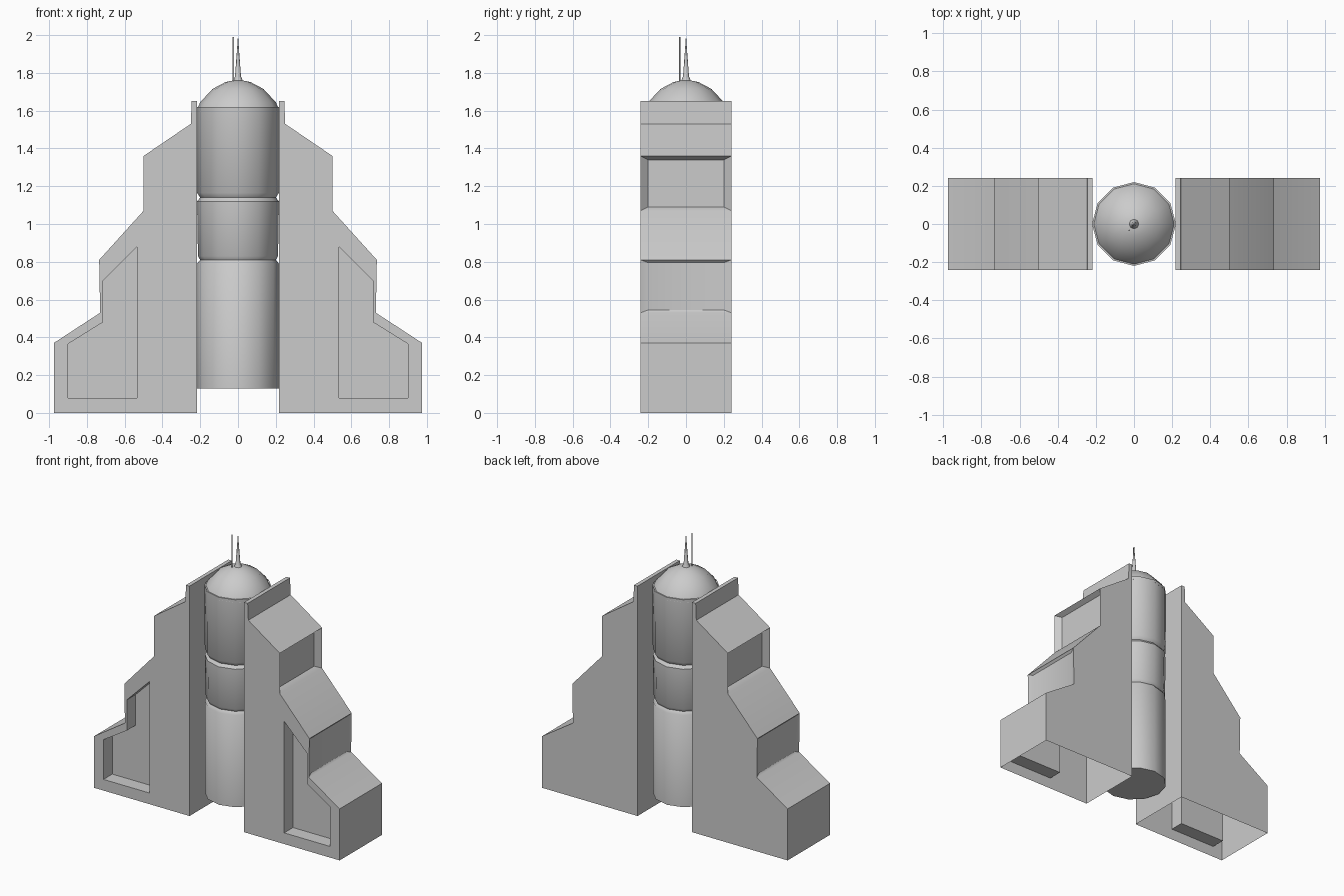
import bpy, bmesh, math
from mathutils import Vector

cube = bpy.data.objects.get("Cube")
if cube:
    bpy.data.objects.remove(cube, do_unlink=True)

# One plain hull colour
grey = bpy.data.materials.new("hull_grey")
grey.use_nodes = True
grey.diffuse_color = (0.6, 0.6, 0.6, 1)
grey.node_tree.nodes["Principled BSDF"].inputs["Base Color"].default_value = (0.6, 0.6, 0.6, 1)

HALF = 0.24          # half depth of the wings


def finish(name, bm, angle):
    """Turn a bmesh into a shaded object."""
    bmesh.ops.recalc_face_normals(bm, faces=bm.faces)
    mesh = bpy.data.meshes.new(name)
    bm.to_mesh(mesh)
    bm.free()
    mesh.materials.append(grey)
    ob = bpy.data.objects.new(name, mesh)
    bpy.context.collection.objects.link(ob)
    bpy.ops.object.select_all(action='DESELECT')
    ob.select_set(True)
    bpy.context.view_layer.objects.active = ob
    bpy.ops.object.shade_smooth_by_angle(angle=math.radians(angle))
    return ob


def ring(bm, points, y):
    return [bm.verts.new((x, y, z)) for x, z in points]


def loop_edges(bm, verts):
    return [bm.edges.new((a, b)) for a, b in zip(verts, verts[1:] + verts[:1])]


def bridge(bm, a, b, skip_first=False):
    """Quads between two matching rings."""
    faces = []
    for i in range(1 if skip_first else 0, len(a)):
        j = (i + 1) % len(a)
        faces.append(bm.faces.new((a[i], a[j], b[j], b[i])))
    return faces


def lathe(name, profile, sides, angle, centre=(0, 0)):
    """Spin a radius/height profile; a zero radius closes to a point."""
    bm = bmesh.new()
    rings = []
    for r, z in profile:
        count = sides if r > 0 else 1
        rings.append([bm.verts.new((centre[0] + r * math.sin(2 * math.pi * i / sides),
                                    centre[1] + r * math.cos(2 * math.pi * i / sides), z))
                      for i in range(count)])
    for a, b in zip(rings, rings[1:]):
        for i in range(sides):
            j = (i + 1) % sides
            quad = [a[i % len(a)], a[j % len(a)], b[j % len(b)], b[i % len(b)]]
            bm.faces.new(list(dict.fromkeys(quad)))
    for end in (rings[0], rings[-1]):
        if len(end) > 1:
            bm.faces.new(end)
    return finish(name, bm, angle)


# Stepped wings: hollow shells, open underneath
outline = [(0.217, 0), (0.975, 0), (0.975, 0.37), (0.73, 0.53), (0.735, 0.81),
           (0.5, 1.07), (0.5, 1.36), (0.25, 1.53), (0.245, 1.65), (0.217, 1.65)]
panel = [(0.535, 0.08), (0.9, 0.08), (0.9, 0.365), (0.715, 0.48),
         (0.715, 0.7), (0.535, 0.88)]
bm = bmesh.new()
front, back = ring(bm, outline, -HALF), ring(bm, outline, HALF)
rim, floor = ring(bm, panel, -HALF), ring(bm, panel, -HALF + 0.1)
bm.faces.new(back)
walls = bridge(bm, front, back, skip_first=True)
bridge(bm, rim, floor)
bm.faces.new(floor)
edges = [e for ring_verts in (front, rim)
         for i, v in enumerate(ring_verts)
         for e in [bm.edges.get((v, ring_verts[(i + 1) % len(ring_verts)]))]
         if e]
edges.append(bm.edges.new((front[0], front[1])))
edges = list(dict.fromkeys(edges))
bmesh.ops.triangle_fill(bm, edges=edges, use_beauty=True, normal=Vector((0, -1, 0)))

# Recessed windows in the two upright steps
for index, depth in ((2, 0.012), (4, 0.035)):
    face = walls[index]
    centre = face.calc_center_median()
    bmesh.ops.inset_individual(bm, faces=[face], thickness=0.01)
    for v in face.verts:
        side = 1 if v.co.y > 0 else -1
        level = 1 if v.co.z > centre.z else -1
        v.co = (centre.x - depth, side * 0.2, centre.z + level * 0.125)
wings = finish("stepped_wings", bm, 30)
mirror = wings.modifiers.new("mirror", 'MIRROR')
mirror.use_mirror_merge = False

# Central column with two shallow grooves
lathe("column", [(0.217, 0.13), (0.217, 0.79), (0.2, 0.81), (0.212, 0.83),
                 (0.217, 1.12), (0.2, 1.14), (0.217, 1.165), (0.22, 1.62)], 12, 40)
lathe("dome", [(0.22, 1.6), (0.2, 1.645), (0.135, 1.715), (0.065, 1.752), (0, 1.765)], 12, 60)

# Antennas
lathe("main_spike", [(0.03, 1.75), (0.016, 1.78), (0.007, 1.9), (0, 2.0)], 8, 60)
lathe("thin_rod", [(0.004, 1.74), (0.004, 1.99)], 6, 60, centre=(-0.025, -0.033))
